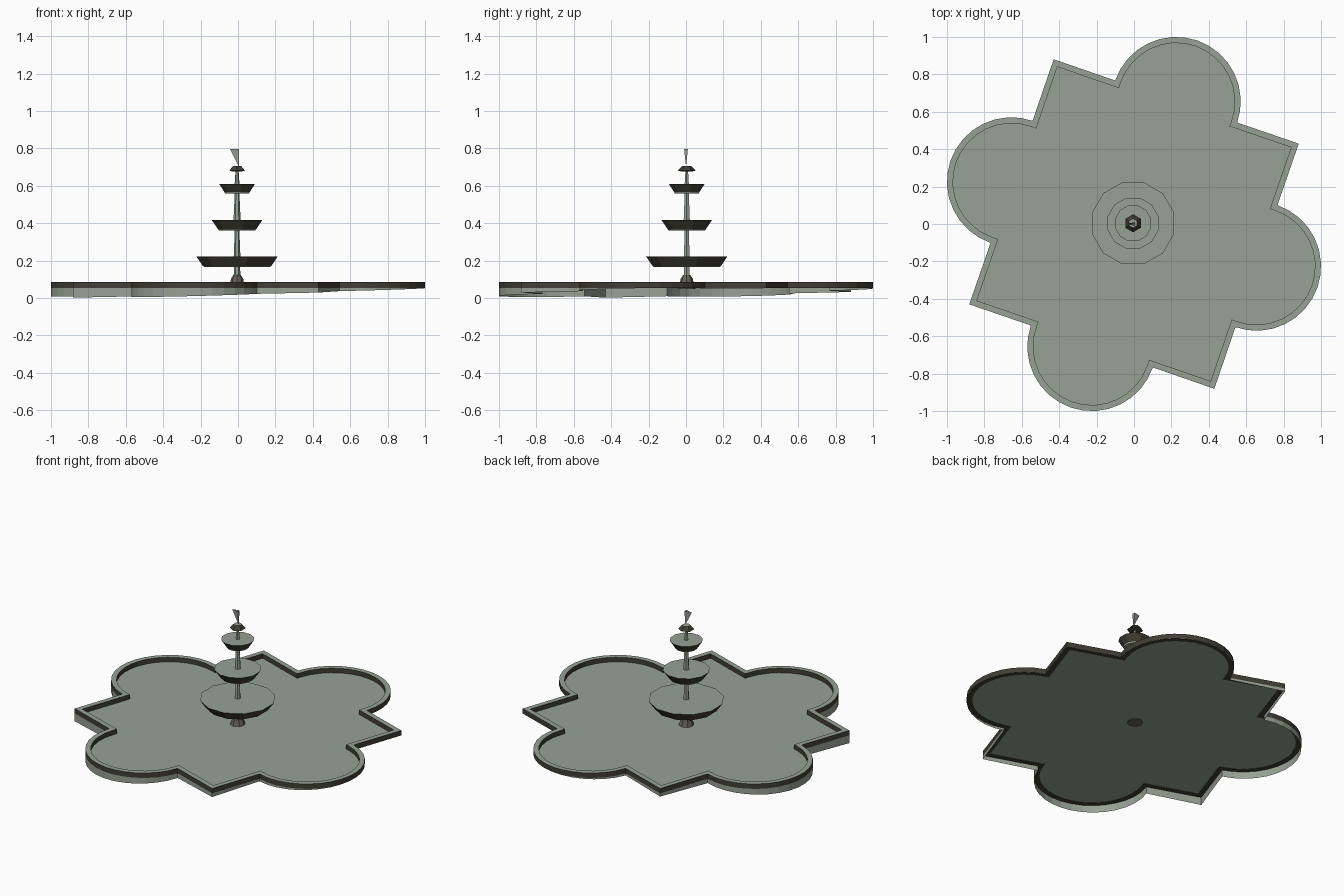
import bpy, math

if "Cube" in bpy.data.objects:
    bpy.data.objects.remove(bpy.data.objects["Cube"])


def material(name, rgb):
    m = bpy.data.materials.new(name)
    m.diffuse_color = (*rgb, 1)
    m.use_nodes = True
    m.node_tree.nodes["Principled BSDF"].inputs["Base Color"].default_value = m.diffuse_color
    return m


STONE = material("grey green stone", (0.31, 0.36, 0.30))
DARK = material("dark brown stone", (0.052, 0.048, 0.035))
MID = material("weathered brown stone", (0.13, 0.12, 0.095))


def make(name, verts, faces, mats, ids=None):
    me = bpy.data.meshes.new(name)
    me.from_pydata(verts, [], faces)
    for m in mats:
        me.materials.append(m)
    if ids:
        for p, i in zip(me.polygons, ids):
            p.material_index = i
    ob = bpy.data.objects.new(name, me)
    bpy.context.collection.objects.link(ob)
    return ob


H, R, SEG, TURN = 0.693, 0.345, 16, math.radians(-19)


def outline(d):
    """Square with a half-round lobe on each side, moved inward by d."""
    pts = []
    for k in range(4):
        a = TURN + k * math.pi / 2
        c, s = math.cos(a), math.sin(a)
        side = [(H - d, H - d), (R - d, H - d - 0.0005)]
        for i in range(SEG + 1):
            t = math.pi * i / SEG
            side.append(((R - d) * math.cos(t), H + (R - d) * math.sin(t)))
        side.append((d - R, H - d - 0.0005))
        pts += [(x * c - y * s, x * s + y * c) for x, y in side]
    return pts


outer, inner = outline(0), outline(0.032)
n = len(outer)
TOP, BASE, FLOOR = 0.085, 0.053, 0.055


def quads(a, b):
    """Faces between point loops a and b (first index of each)."""
    return [(a + i, a + (i + 1) % n, b + (i + 1) % n, b + i) for i in range(n)]


# Pool rim: dark sides, light top
loops = [(outer, BASE), (outer, TOP), (inner, TOP), (inner, BASE)]
verts = [(x, y, z) for pts, z in loops for x, y in pts]
faces = quads(0, n) + quads(n, 2 * n) + quads(2 * n, 3 * n) + quads(3 * n, 0)
make("pool_rim", verts, faces, [DARK, STONE],
     [0] * n + [1] * n + [0] * 2 * n)

# Pool floor
make("pool_floor", [(x, y, FLOOR) for x, y in inner], [tuple(range(n))], [STONE])

# Skirt below the rim, its lower edge follows sloping ground
low = [(x, y, min(BASE - 0.001, 0.0305 + 0.0257 * x + 0.0143 * y)) for x, y in outer]
make("pool_skirt", low + [(x, y, BASE) for x, y in outer], quads(0, n), [STONE])

CX, CY = -0.005, 0.004


def lathe(name, profile, sides, mats, ids, phase=0.0):
    """Turned part: profile of (radius, z) from bottom to top, capped.
    ids: material index of bottom cap, each band, top cap."""
    v, f, mi = [], [], []
    for r, z in profile:
        for i in range(sides):
            t = 2 * math.pi * i / sides + phase
            v.append((CX + r * math.cos(t), CY + r * math.sin(t), z))
    f.append(tuple(reversed(range(sides))))
    mi.append(ids[0])
    for k in range(len(profile) - 1):
        for i in range(sides):
            j = (i + 1) % sides
            f.append((k * sides + i, k * sides + j,
                      (k + 1) * sides + j, (k + 1) * sides + i))
            mi.append(ids[k + 1])
    f.append(tuple(range((len(profile) - 1) * sides, len(profile) * sides)))
    mi.append(ids[-1])
    return make(name, v, f, mats, mi)


# Three bowls, dark outside with light filled tops
for name, r0, r1, z0, z1 in (("lower_bowl", 0.19, 0.226, 0.172, 0.223),
                             ("middle_bowl", 0.105, 0.141, 0.367, 0.418),
                             ("upper_bowl", 0.07, 0.099, 0.566, 0.61)):
    lathe(name, [(r0 * 0.95, z0 - 0.007), (r0, z0), (r1, z1)], 12,
          [DARK, STONE], [1, 1, 0, 1], math.pi / 12)

# Pedestal foot and column sections between the bowls
lathe("pedestal_foot", [(0.048, 0.048), (0.035, 0.088), (0.033, 0.102), (0.019, 0.124)],
      8, [MID], [0] * 5)
for name, r0, r1, z0, z1 in (("lower_column", 0.018, 0.016, 0.12, 0.17),
                             ("middle_column", 0.018, 0.012, 0.22, 0.37),
                             ("upper_column", 0.019, 0.012, 0.415, 0.57),
                             ("top_column", 0.013, 0.008, 0.608, 0.682)):
    lathe(name, [(r0, z0), (r1, z1)], 6, [STONE], [0, 0, 0])

# Cap with a light top
lathe("cap", [(0.025, 0.675), (0.048, 0.681), (0.025, 0.706)], 6,
      [DARK, STONE], [0, 0, 0, 1], math.pi / 6)

# Spout: open three-sided spike standing on its point
make("spout", [(-0.042, 0.0, 0.796), (0.005, -0.01, 0.796), (0.005, 0.01, 0.796),
               (0.004, 0.0, 0.704)],
     [(0, 3, 1), (1, 3, 2), (2, 3, 0)], [STONE])
